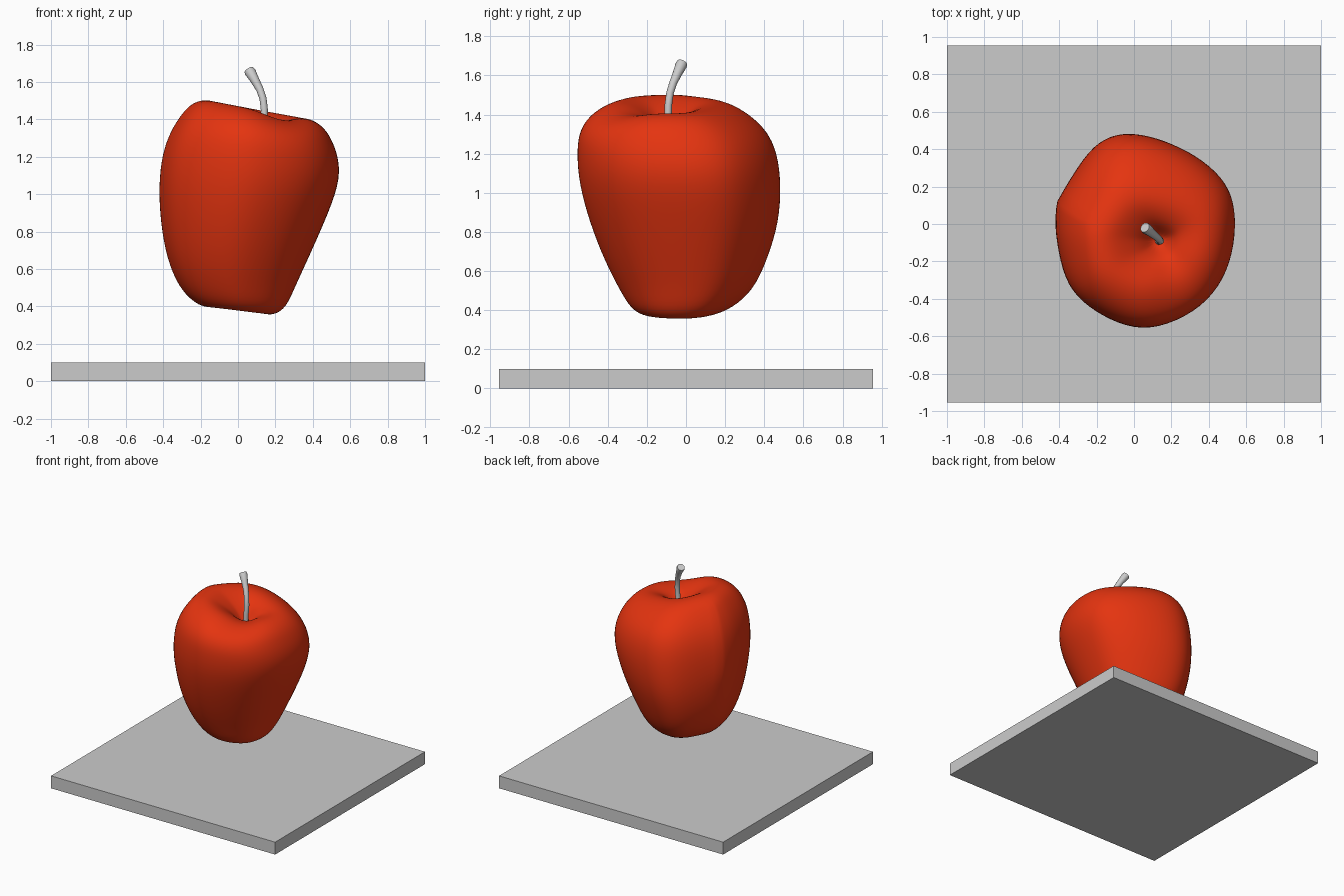
import bpy, bmesh, math
from mathutils import Vector

if "Cube" in bpy.data.objects:
    bpy.data.objects.remove(bpy.data.objects["Cube"])


def material(name, rgb):
    m = bpy.data.materials.new(name)
    m.diffuse_color = (*rgb, 1)
    m.use_nodes = True
    m.node_tree.nodes["Principled BSDF"].inputs["Base Color"].default_value = m.diffuse_color
    return m


red = material("apple red", (0.78, 0.034, 0.005))
grey = material("light grey", (0.6, 0.6, 0.6))


def make_object(name, bm, mat):
    bmesh.ops.recalc_face_normals(bm, faces=bm.faces)
    me = bpy.data.meshes.new(name)
    bm.to_mesh(me)
    bm.free()
    ob = bpy.data.objects.new(name, me)
    bpy.context.collection.objects.link(ob)
    me.materials.append(mat)
    return ob


def loft(bm, rings):
    """Skin closed rings of points and cap both ends."""
    vs = [[bm.verts.new(p) for p in r] for r in rings]
    n = len(vs[0])
    for a, b in zip(vs, vs[1:]):
        for i in range(n):
            f = bm.faces.new((a[i], a[(i + 1) % n], b[(i + 1) % n], b[i]))
            f.smooth = True
    for r in (vs[0], vs[-1]):
        bm.faces.new(r).smooth = True
    return vs


# slab under the apple
bm = bmesh.new()
bmesh.ops.create_cube(bm, size=1)
for v in bm.verts:
    v.co = Vector((v.co.x * 2, v.co.y * 1.91, (v.co.z + 0.5) * 0.1))
make_object("slab", bm, grey)

# apple: lumpy outline seen from above, fitted into rings of varying size
outline = [(-.412, .12), (-.26, .375), (-.15, .47), (-.03, .5), (.12, .475), (.3, .40),
           (.45, .29), (.53, .17), (.55, 0), (.52, -.2), (.43, -.37), (.28, -.49),
           (.07, -.565), (-.1, -.525), (-.25, -.44), (-.36, -.33), (-.405, -.15), (-.425, 0)]
unit = [((x - .0625) / .4875, (y + .0325) / .5325) for x, y in outline]
# centre height, x min, x max, y min, y max, lift of the left side
profile = [(.46, .0, .06, -.08, -.02, 0),
           (.41, -.05, .1, -.13, .04, .01),
           (.375, -.11, .14, -.18, .09, .02),
           (.375, -.18, .2, -.23, .15, .02),
           (.41, -.24, .26, -.29, .24, .015),
           (.5, -.315, .305, -.345, .345, 0),
           (.65, -.38, .375, -.425, .415, 0),
           (.85, -.415, .465, -.505, .48, 0),
           (1.05, -.425, .545, -.56, .49, .0),
           (1.2, -.405, .545, -.57, .47, .02),
           (1.31, -.36, .51, -.56, .42, .03),
           (1.39, -.30, .47, -.51, .33, .042),
           (1.445, -.24, .41, -.42, .23, .05),
           (1.46, -.15, .34, -.33, .13, .05),
           (1.43, -.06, .27, -.25, .05, .035),
           (1.38, .04, .22, -.18, -.01, .01),
           (1.30, .10, .16, -.12, -.06, 0)]
rings = []
for z, x0, x1, y0, y1, lift in profile:
    ring = []
    for u, v in unit:
        dip = 0.8 * math.exp(-((math.atan2(v, u) + 0.95) / 0.4) ** 2) if z > 1.2 else 0
        ring.append(((x0 + x1) / 2 + u * (x1 - x0) / 2 * 1.01,
                     (y0 + y1) / 2 + v * (y1 - y0) / 2 * 1.01,
                     z - lift * (u + dip)))
    rings.append(ring)
bm = bmesh.new()
vs = loft(bm, rings)
# fold running down the left side
crease = bm.edges.layers.float.new("crease_edge")
for k in range(7, 12):
    bm.edges.get((vs[k][0], vs[k + 1][0]))[crease] = 0.8
apple = make_object("apple", bm, red)
sub = apple.modifiers.new("smooth", 'SUBSURF')
sub.levels = sub.render_levels = 2

# stem: bent tube that widens at the tip
path = [(.13, -.092, 1.27, .019), (.137, -.092, 1.38, .019), (.141, -.09, 1.45, .019),
        (.134, -.082, 1.51, .019), (.117, -.066, 1.56, .02), (.09, -.044, 1.61, .024),
        (.066, -.025, 1.652, .03), (.058, -.019, 1.664, .027)]
pts = [Vector(p[:3]) for p in path]
rings = []
for i, p in enumerate(pts):
    d = (pts[min(i + 1, len(pts) - 1)] - pts[max(i - 1, 0)]).normalized()
    a = d.cross(Vector((0, 1, 0))).normalized()
    b = d.cross(a)
    rings.append([p + path[i][3] * (a * math.cos(t * math.pi / 8) + b * math.sin(t * math.pi / 8))
                  for t in range(16)])
bm = bmesh.new()
loft(bm, rings)
stem = make_object("stem", bm, grey)
bpy.context.view_layer.objects.active = stem
stem.select_set(True)
bpy.ops.object.shade_smooth_by_angle(angle=math.radians(50))
